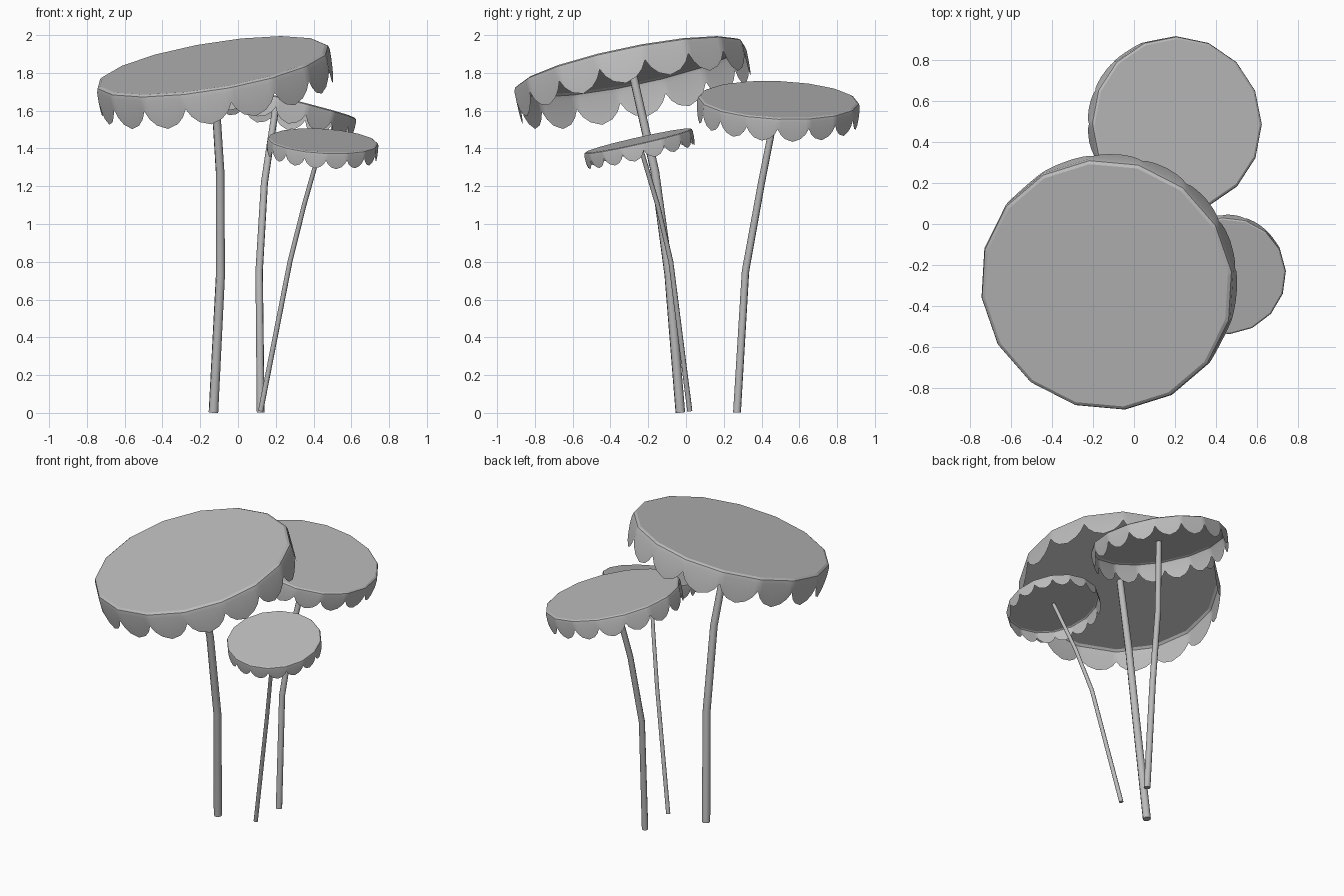
import bpy, bmesh, math
from mathutils import Vector

cube = bpy.data.objects.get("Cube")
if cube:
    bpy.data.objects.remove(cube, do_unlink=True)

GREY = (0.5, 0.5, 0.5, 1)
grey = bpy.data.materials.new("plain grey")
grey.use_nodes = True
grey.diffuse_color = GREY
grey.node_tree.nodes["Principled BSDF"].inputs["Base Color"].default_value = GREY

SIDES = 16
STEPS = [0, 0.1, 0.25, 0.5, 0.75, 0.9]   # positions along one scallop


def activate(obj):
    bpy.ops.object.select_all(action='DESELECT')
    obj.select_set(True)
    bpy.context.view_layer.objects.active = obj


def cap(name, centre, radius, slope, phase):
    """Tilted flat cap with a bevelled rim and an open scalloped skirt."""
    def corner(i):
        a = math.radians(phase) + math.tau * i / SIDES
        return Vector((math.cos(a), math.sin(a), 0))

    bm = bmesh.new()
    rings = [[], [], [], []]
    for i in range(SIDES):
        for t in STEPS:
            p = corner(i).lerp(corner(i + 1), t)
            hem = 0.14 + 0.16 * math.sin(math.pi * t) ** 0.7
            profile = [(0.965, 0), (0.99, 0.015), (1, 0.05), (1, hem)]
            for ring, (s, d) in zip(rings, profile):
                ring.append(bm.verts.new((p * s - Vector((0, 0, d))) * radius))
    bm.faces.new(rings[0])
    n = len(rings[0])
    for upper, lower in zip(rings, rings[1:]):
        for i in range(n):
            j = (i + 1) % n
            bm.faces.new((upper[i], lower[i], lower[j], upper[j]))
    mesh = bpy.data.meshes.new(name)
    bm.to_mesh(mesh)
    bm.free()
    mesh.materials.append(grey)
    obj = bpy.data.objects.new(name, mesh)
    bpy.context.collection.objects.link(obj)
    obj.location = centre
    normal = Vector((-slope[0], -slope[1], 1)).normalized()
    obj.rotation_mode = 'QUATERNION'
    obj.rotation_quaternion = Vector((0, 0, 1)).rotation_difference(normal)
    activate(obj)
    bpy.ops.object.shade_smooth_by_angle(angle=math.radians(30))


def stem(name, points, radius):
    """Bent tube through a few points, slightly thinner at the top."""
    curve = bpy.data.curves.new(name, 'CURVE')
    curve.dimensions = '3D'
    curve.bevel_depth = radius
    curve.bevel_resolution = 2
    curve.use_fill_caps = True
    spline = curve.splines.new('POLY')
    spline.points.add(len(points) - 1)
    for k, (pt, co) in enumerate(zip(spline.points, points)):
        pt.co = (*co, 1)
        pt.radius = 1 - 0.05 * k
    curve.materials.append(grey)
    obj = bpy.data.objects.new(name, curve)
    bpy.context.collection.objects.link(obj)
    activate(obj)
    bpy.ops.object.convert(target='MESH')
    bpy.ops.object.shade_smooth_by_angle(angle=math.radians(50))


# Large mushroom
cap("large_cap", (-0.135, -0.30, 1.84), 0.63, (0.165, 0.205), 7)
stem("large_stem", [(-0.13, -0.03, 0.002), (-0.093, -0.09, 0.73),
                    (-0.095, -0.165, 1.28), (-0.13, -0.29, 1.83)], 0.026)

# Middle mushroom
cap("middle_cap", (0.212, 0.49, 1.66), 0.43, (-0.24, -0.04), 0)
stem("middle_stem", [(0.12, 0.27, 0.002), (0.112, 0.315, 0.75),
                     (0.14, 0.40, 1.22), (0.205, 0.485, 1.65)], 0.021)

# Small mushroom
cap("small_cap", (0.45, -0.255, 1.442), 0.295, (-0.06, 0.225), 4)
stem("small_stem", [(0.12, 0.02, 0.01), (0.275, -0.08, 0.8),
                    (0.35, -0.15, 1.1), (0.445, -0.25, 1.435)], 0.014)
